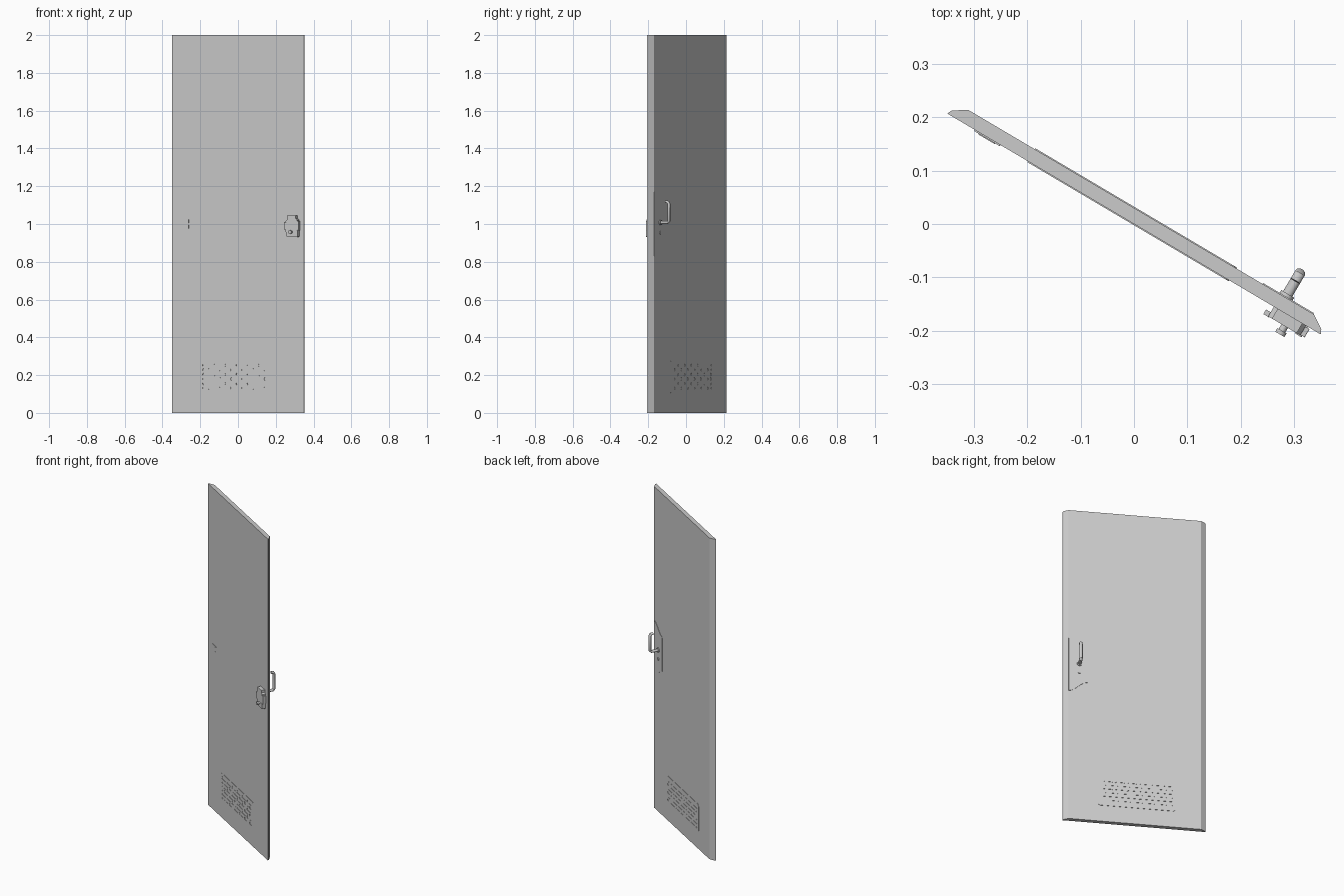
import bpy, bmesh, math
from mathutils import Matrix, Vector

cube = bpy.data.objects.get("Cube")
if cube:
    bpy.data.objects.remove(cube, do_unlink=True)

SWING = math.radians(-30.6)
BACK = 0.026

grey = bpy.data.materials.new("light_grey_steel")
grey.use_nodes = True
grey.diffuse_color = (0.6, 0.6, 0.6, 1)
grey.node_tree.nodes["Principled BSDF"].inputs["Base Color"].default_value = (0.6, 0.6, 0.6, 1)


def finish(name, bm, smooth=False):
    """Turn a bmesh into a part, swung with the open door."""
    bmesh.ops.recalc_face_normals(bm, faces=bm.faces)
    mesh = bpy.data.meshes.new(name)
    bm.to_mesh(mesh)
    bm.free()
    mesh.materials.append(grey)
    obj = bpy.data.objects.new(name, mesh)
    bpy.context.collection.objects.link(obj)
    obj.rotation_euler.z = SWING
    if smooth:
        bpy.ops.object.select_all(action="DESELECT")
        obj.select_set(True)
        bpy.context.view_layer.objects.active = obj
        bpy.ops.object.shade_smooth_by_angle(angle=math.radians(35))
    return obj


def add_prism(bm, points, step):
    face = bm.faces.new([bm.verts.new(p) for p in points])
    result = bmesh.ops.extrude_face_region(bm, geom=[face])
    verts = [g for g in result["geom"] if isinstance(g, bmesh.types.BMVert)]
    bmesh.ops.translate(bm, verts=verts, vec=step)


def plate(name, outline, y0, y1):
    """Extrude an outline in the plane of the door."""
    bm = bmesh.new()
    add_prism(bm, [(x, y0, z) for x, z in outline], (0, y1 - y0, 0))
    return finish(name, bm)


def rounded(cx, cz, w, h, r, steps=3):
    pts = []
    for i, (sx, sz) in enumerate([(1, 1), (-1, 1), (-1, -1), (1, -1)]):
        for k in range(steps + 1):
            a = math.pi / 2 * (i + k / steps)
            pts.append((cx + sx * (w / 2 - r) + r * math.cos(a),
                        cz + sz * (h / 2 - r) + r * math.sin(a)))
    return pts


def pin(name, x, z, r, y0, y1, sides=20):
    bm = bmesh.new()
    bmesh.ops.create_cone(bm, cap_ends=True, segments=sides, radius1=r, radius2=r, depth=abs(y1 - y0),
                          matrix=Matrix.Translation((x, (y0 + y1) / 2, z)) @ Matrix.Rotation(math.pi / 2, 4, "X"))
    return finish(name, bm, True)


# Door leaf with bevelled vertical edges
half = [(0.407, 0), (0.403, 0.009), (0.377, BACK)]
profile = half + [(-x, y) for x, y in reversed(half)]
bm = bmesh.new()
add_prism(bm, [(x, y, 0) for x, y in profile], (0, 0, 2))
finish("door_leaf", bm)


# Raised vent plates on both sides, pierced by staggered slots
def vent(name, y0, y1):
    panel = plate(name, rounded(-0.012, 0.19, 0.439, 0.175, 0.012), y0, y1)
    bm = bmesh.new()
    left, right, pitch, width = -0.216, 0.188, 0.0685, 0.054
    for row in range(6):
        z = 0.252 - row * 0.0242
        shift = (row % 2) * pitch / 2
        for i in range(-1, 7):
            a = max(left, left + i * pitch + shift)
            b = min(right, left + i * pitch + shift + width)
            if b - a > 0.016:
                outline = rounded((a + b) / 2, z, b - a, 0.014, 0.005, 2)
                add_prism(bm, [(x, y0 - 0.01, zz) for x, zz in outline], (0, y1 - y0 + 0.02, 0))
    cutter = finish(name + "_slot_cutter", bm)
    cutter.hide_render = True
    cutter.hide_viewport = True
    cutter.display_type = "WIRE"
    mod = panel.modifiers.new("slots", "BOOLEAN")
    mod.operation = "DIFFERENCE"
    mod.solver = "EXACT"
    mod.object = cutter


vent("front_vent", -0.002, 0)
vent("back_vent", BACK, BACK + 0.002)

# Back lock plate, flaring with an S curve towards the door edge
curve = []
for k in range(9):
    t = k / 8
    curve.append((0.376 - 0.106 * t, 0.17 - 0.06 * (3 * t * t - 2 * t ** 3)))
curve.append((0.265, 0.1))
outline = [(x, 1 + h) for x, h in curve] + [(x, 1 - h) for x, h in reversed(curve)]
plate("back_lock_plate", outline, BACK, BACK + 0.002)

# Front lock case with stepped ends and side flanges
case = [(0.305, 0.962), (0.313, 0.932), (0.367, 0.932), (0.367, 0.952), (0.375, 0.962),
        (0.375, 1.022), (0.367, 1.03), (0.367, 1.045), (0.313, 1.045), (0.313, 1.022), (0.305, 1.015)]
plate("lock_case", case, -0.021, 0)
plate("lock_case_left_flange", rounded(0.301, 0.99, 0.012, 0.04, 0.002), -0.022, -0.012)
plate("lock_case_right_flange", rounded(0.379, 0.99, 0.010, 0.05, 0.002), -0.02, -0.002)
plate("lock_case_foot", rounded(0.372, 0.95, 0.014, 0.035, 0.003), -0.023, 0)
pin("lock_knob", 0.341, 0.957, 0.007, -0.036, -0.015)
pin("lock_knob_cap", 0.341, 0.957, 0.010, -0.039, -0.031)

# Small catch near the hinge side
plate("catch_plate", rounded(-0.319, 1, 0.056, 0.06, 0.003), -0.0025, 0)
for name, z in (("catch_upper_pad", 1.014), ("catch_lower_pad", 0.986)):
    plate(name, rounded(-0.319, z, 0.036, 0.022, 0.003), -0.004, -0.0025)

# Back lever handle: shaft, upright grip and short return
path = [(BACK, 1.008), (0.074, 1.008), (0.08, 1.014), (0.08, 1.108), (0.076, 1.116), (0.062, 1.118)]
bm = bmesh.new()
rings = []
for i, (y, z) in enumerate(path):
    a, b = path[max(i - 1, 0)], path[min(i + 1, len(path) - 1)]
    d = Vector((0, b[0] - a[0], b[1] - a[1])).normalized()
    side = d.cross(Vector((1, 0, 0)))
    ring = []
    for k in range(14):
        t = math.tau * k / 14
        ring.append(bm.verts.new(Vector((0.315, y, z)) + Vector((0.010 * math.cos(t), 0, 0))
                                 + side * 0.0075 * math.sin(t)))
    rings.append(ring)
for r0, r1 in zip(rings, rings[1:]):
    for k in range(14):
        bm.faces.new((r0[k], r0[k - 1], r1[k - 1], r1[k]))
bm.faces.new(rings[0])
bm.faces.new(rings[-1])
finish("lever_handle", bm, True)
pin("handle_collar", 0.315, 1.008, 0.014, BACK, BACK + 0.008)
pin("key_cylinder", 0.315, 0.953, 0.009, BACK, BACK + 0.006)
